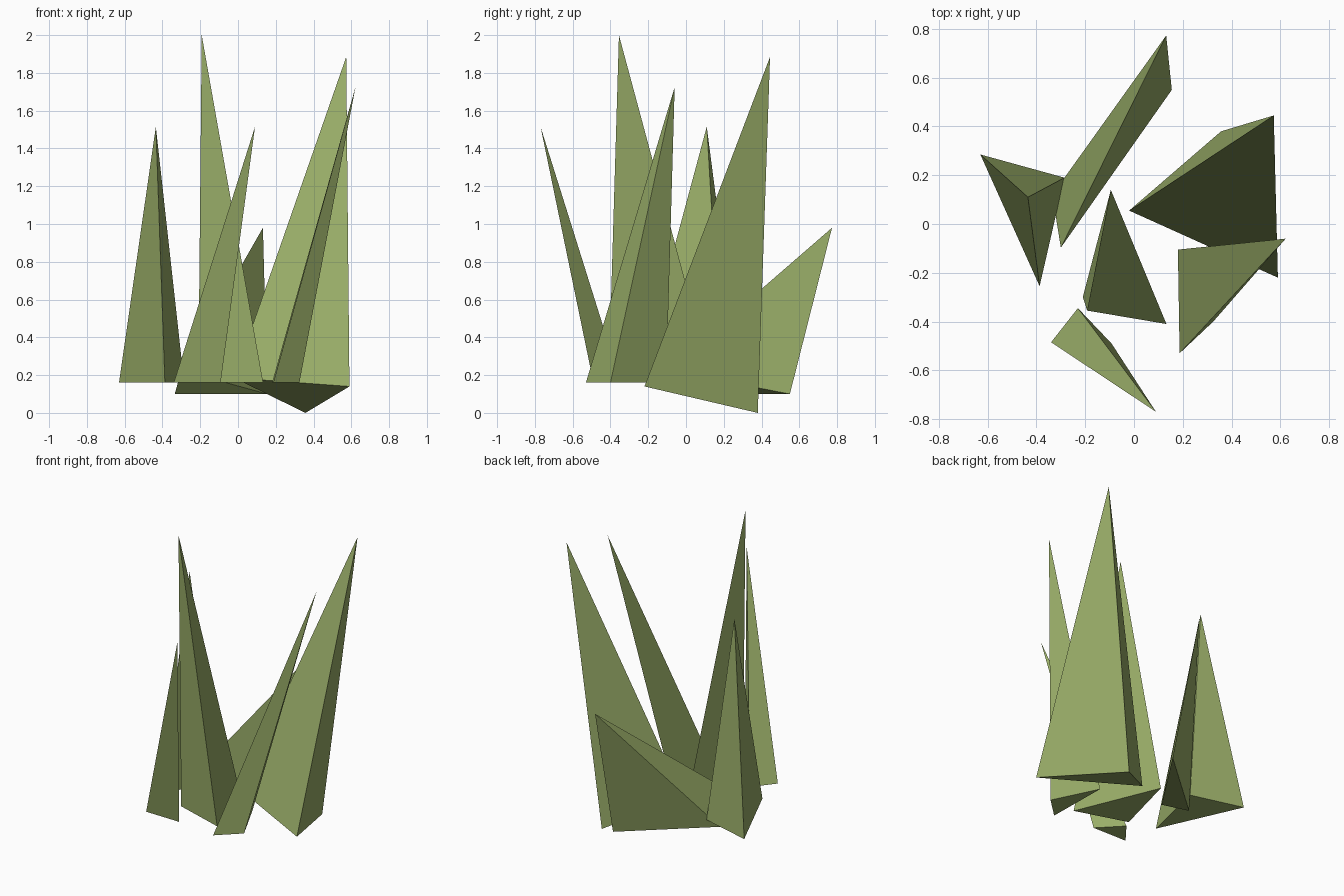
import bpy
import bmesh

# Remove only the default cube
default_cube = bpy.data.objects.get("Cube")
if default_cube:
    bpy.data.objects.remove(default_cube, do_unlink=True)


def make_material(name, colour):
    material = bpy.data.materials.new(name)
    material.use_nodes = True
    material.diffuse_color = colour
    shader = next(n for n in material.node_tree.nodes if n.type == 'BSDF_PRINCIPLED')
    shader.inputs["Base Color"].default_value = colour
    shader.inputs["Roughness"].default_value = 0.9
    return material


grass_green = make_material("olive grass green", (0.32, 0.42, 0.14, 1.0))
GROUND = 0.16  # height of the level blade roots


def add_blade(name, tip, roots):
    """A flat-shaded spike: three root corners joined to one leaning tip."""
    bm = bmesh.new()
    top = bm.verts.new(tip)
    # Roots given as x, y sit at the common ground height
    base = [bm.verts.new(r if len(r) == 3 else (*r, GROUND)) for r in roots]
    bm.faces.new(base)
    for i, corner in enumerate(base):
        bm.faces.new((corner, base[i - 1], top))
    bmesh.ops.recalc_face_normals(bm, faces=bm.faces)
    mesh = bpy.data.meshes.new(name)
    bm.to_mesh(mesh)
    bm.free()
    mesh.materials.append(grass_green)
    blade = bpy.data.objects.new(name, mesh)
    bpy.context.scene.collection.objects.link(blade)
    return blade


# Upright blades with level roots
add_blade("left_blade", (-0.435, 0.11, 1.515),
          [(-0.63, 0.285), (-0.285, 0.19), (-0.387, -0.255)])
add_blade("tall_middle_blade", (-0.192, -0.355, 2.0),
          [(-0.21, -0.3), (-0.095, 0.14), (0.133, -0.41)])
add_blade("front_right_blade", (0.622, -0.06, 1.725),
          [(0.18, -0.105), (0.187, -0.53), (0.325, -0.4)])
add_blade("front_blade", (0.09, -0.77, 1.515),
          [(-0.34, -0.485), (-0.23, -0.345), (-0.092, -0.49)])

# Wide blade and short back blade, both with tilted roots
add_blade("wide_right_blade", (0.573, 0.445, 1.885),
          [(0.59, -0.22, 0.14), (-0.02, 0.055, 0.185), (0.357, 0.38, 0.0)])
add_blade("short_back_blade", (0.132, 0.773, 0.98),
          [(0.155, 0.55, 0.1), (-0.335, 0.12, 0.1), (-0.3, -0.097, 0.225)])
